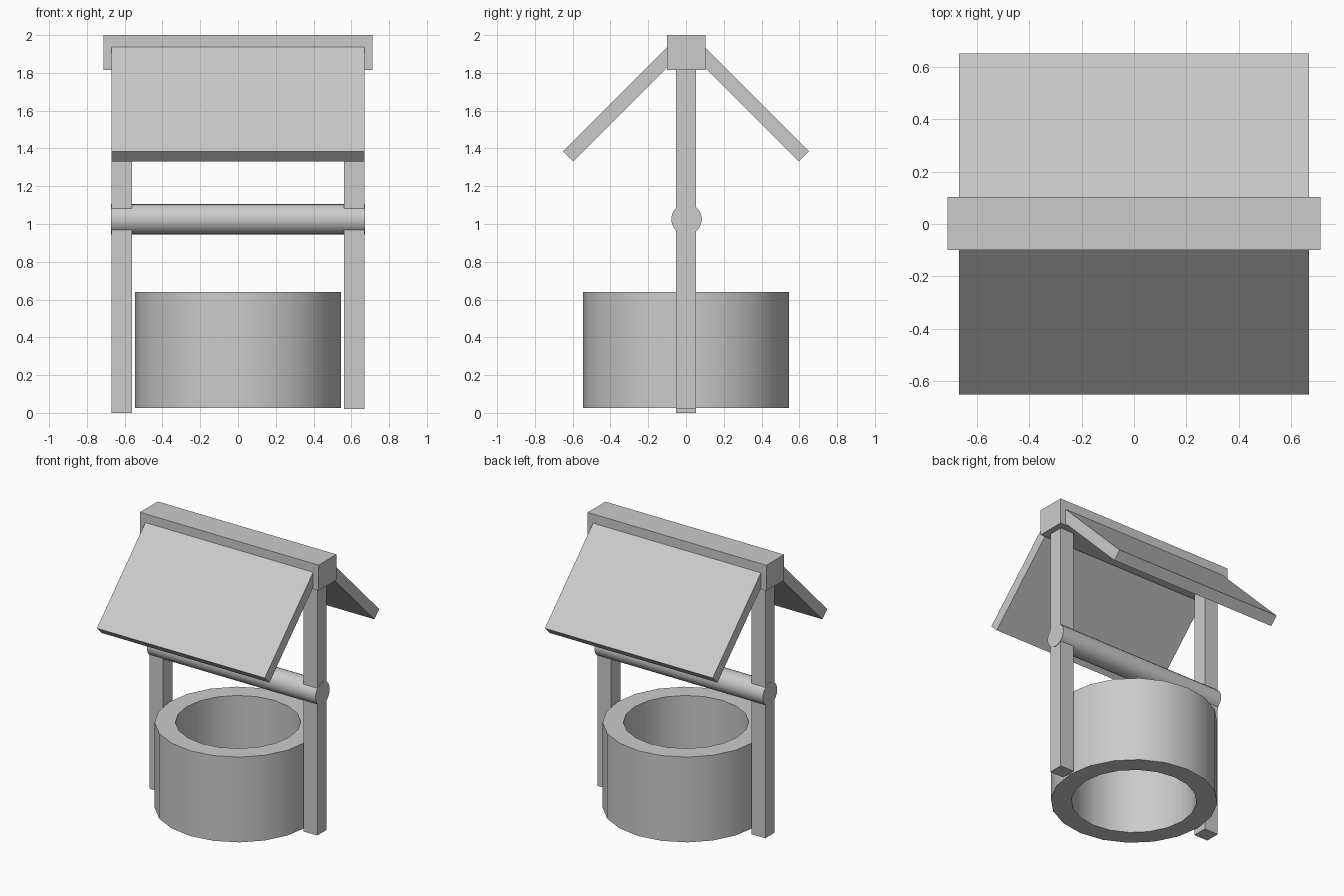
import bpy, bmesh, math

if "Cube" in bpy.data.objects:
    bpy.data.objects.remove(bpy.data.objects["Cube"])


def make(name, bm, smooth=False):
    bmesh.ops.recalc_face_normals(bm, faces=bm.faces)
    me = bpy.data.meshes.new(name)
    bm.to_mesh(me)
    bm.free()
    ob = bpy.data.objects.new(name, me)
    bpy.context.collection.objects.link(ob)
    if smooth:
        bpy.ops.object.select_all(action='DESELECT')
        ob.select_set(True)
        bpy.context.view_layer.objects.active = ob
        bpy.ops.object.shade_smooth_by_angle(angle=math.radians(30))
    return ob


def extrude_x(name, profile, x0, x1, smooth=False):
    """Prism along x from a (y, z) profile."""
    bm = bmesh.new()
    face = bm.faces.new([bm.verts.new((x0, y, z)) for y, z in profile])
    ext = bmesh.ops.extrude_face_region(bm, geom=[face])
    verts = [v for v in ext['geom'] if isinstance(v, bmesh.types.BMVert)]
    bmesh.ops.translate(bm, verts=verts, vec=(x1 - x0, 0, 0))
    return make(name, bm, smooth)


def rect(y0, y1, z0, z1):
    return [(y0, z0), (y1, z0), (y1, z1), (y0, z1)]


# Well wall: open stone ring
SIDES = 20
bm = bmesh.new()
loops = []
for r, z in [(0.545, 0.025), (0.545, 0.64), (0.41, 0.64), (0.41, 0.025)]:
    loops.append([bm.verts.new((r * math.cos(2 * math.pi * i / SIDES),
                                r * math.sin(2 * math.pi * i / SIDES), z))
                  for i in range(SIDES)])
for k in range(4):
    a, b = loops[k], loops[(k + 1) % 4]
    for i in range(SIDES):
        j = (i + 1) % SIDES
        bm.faces.new((a[i], a[j], b[j], b[i]))
make("well_wall", bm, True)

# Posts: the left one reaches slightly lower
extrude_x("left_post", rect(-0.053, 0.053, 0.0, 1.85), -0.67, -0.56)
extrude_x("right_post", rect(-0.053, 0.053, 0.02, 1.85), 0.56, 0.67)

# Rope roller
N = 20
circle = [(0.003 + 0.081 * math.cos(2 * math.pi * i / N),
           1.025 + 0.081 * math.sin(2 * math.pi * i / N)) for i in range(N)]
extrude_x("roller", circle, -0.673, 0.673, True)

# Ridge beam
extrude_x("ridge_beam", rect(-0.1, 0.103, 1.815, 2.0), -0.713, 0.713)

# Sloping roof panels, upper ends buried in the beam
for side, name in ((-1, "front_roof_panel"), (1, "back_roof_panel")):
    panel = [(0.652, 1.385), (0.598, 1.331), (0.07, 1.859), (0.07, 1.967)]
    extrude_x(name, [(side * y, z) for y, z in panel], -0.67, 0.67)
